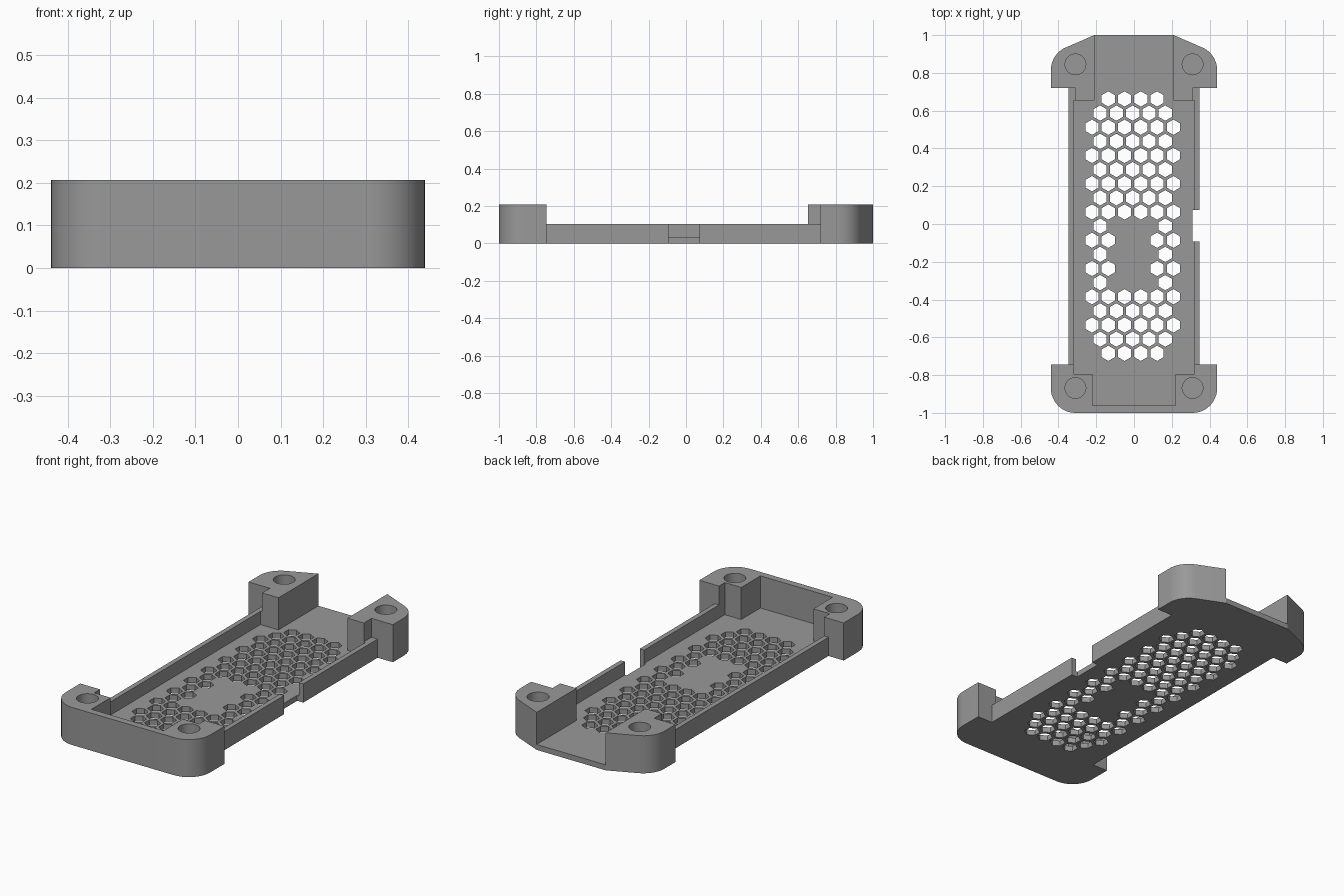
import bpy, bmesh, math

if "Cube" in bpy.data.objects:
    bpy.data.objects.remove(bpy.data.objects["Cube"])

H, FLOOR, WALL = 0.207, 0.03, 0.103   # post, floor and side wall heights

grey = bpy.data.materials.new("grey plastic")
grey.diffuse_color = (0.318, 0.318, 0.318, 1)
grey.use_nodes = True
grey.node_tree.nodes["Principled BSDF"].inputs["Base Color"].default_value = grey.diffuse_color


def prisms(name, outlines, z0, z1):
    """One object made of upright prisms, one for each outline."""
    bm = bmesh.new()
    for pts in outlines:
        face = bm.faces.new([bm.verts.new((x, y, z0)) for x, y in pts])
        res = bmesh.ops.extrude_face_region(bm, geom=[face])
        for v in res["geom"]:
            if isinstance(v, bmesh.types.BMVert):
                v.co.z = z1
    bmesh.ops.recalc_face_normals(bm, faces=bm.faces)
    me = bpy.data.meshes.new(name)
    bm.to_mesh(me)
    bm.free()
    me.materials.append(grey)
    ob = bpy.data.objects.new(name, me)
    bpy.context.collection.objects.link(ob)
    return ob


def arc(cx, cy, r, a0, a1, n):
    return [(cx + r * math.cos(math.radians(a0 + (a1 - a0) * i / n)),
             cy + r * math.sin(math.radians(a0 + (a1 - a0) * i / n))) for i in range(n + 1)]


def circle(cx, cy, r, n, start=0):
    return arc(cx, cy, r, start, start + 360, n)[:-1]


def box(x0, x1, y0, y1):
    return [(x0, y0), (x1, y0), (x1, y1), (x0, y1)]


def mirrored(half):
    """Close a right-hand half outline with its left-hand mirror."""
    return half + [(-x, y) for x, y in reversed(half)]


def cut(target, outlines, z0, z1):
    tool = prisms("cutter", outlines, z0, z1)
    tool.hide_render = True
    mod = target.modifiers.new("cut", "BOOLEAN")
    mod.operation, mod.solver, mod.object = "DIFFERENCE", "EXACT", tool
    bpy.context.view_layer.objects.active = target
    bpy.ops.object.modifier_apply(modifier=mod.name)
    bpy.data.objects.remove(tool)


# Outer body: rounded front corners, narrow waist, chamfered back corners
half = (arc(0.31, -0.87, 0.13, -90, 0, 12)
        + [(0.44, -0.745), (0.347, -0.745), (0.347, 0.72), (0.44, 0.72)]
        + arc(0.31, 0.815, 0.13, 0, 66.6, 10) + [(0.21, 1.0)])
tray = prisms("tray", [mirrored(half)], 0, H)

# Inner pocket between the posts, open at the back
pocket = [(0.22, -0.962), (0.22, -0.795), (0.32, -0.795),
          (0.32, 0.653), (0.21, 0.653), (0.21, 1.1)]
cut(tray, [mirrored(pocket)], FLOOR, 0.4)

# Lower the side walls
cut(tray, [box(0.31, 0.4, -0.745, 0.72), box(-0.4, -0.31, -0.745, 0.72)], WALL, 0.4)

# Cable notch in the right wall
cut(tray, [box(0.31, 0.5, -0.093, 0.073)], -0.1, 0.4)

# Blind screw holes in the four posts
cut(tray, [circle(s * 0.31, y, 0.055, 32) for s in (-1, 1) for y in (0.845, -0.868)],
    FLOOR, 0.4)

# Honeycomb vents, leaving a solid patch in the middle
pitch = 0.0862
vents = []
for row in range(19):
    count = 4 if row in (0, 18) else 6 - row % 2
    for i in range(count):
        x = (i - (count - 1) / 2) * pitch
        if 9 <= row <= 13 and abs(x) < 0.1:
            continue
        vents.append(circle(x - 0.007, 0.662 - row * 0.0748, 0.0405, 6, 30))
cut(tray, vents, -0.1, 0.06)

# Smooth only the rounded corners and screw holes
bpy.ops.object.select_all(action="DESELECT")
tray.select_set(True)
bpy.context.view_layer.objects.active = tray
bpy.ops.object.shade_smooth_by_angle(angle=math.radians(15))
